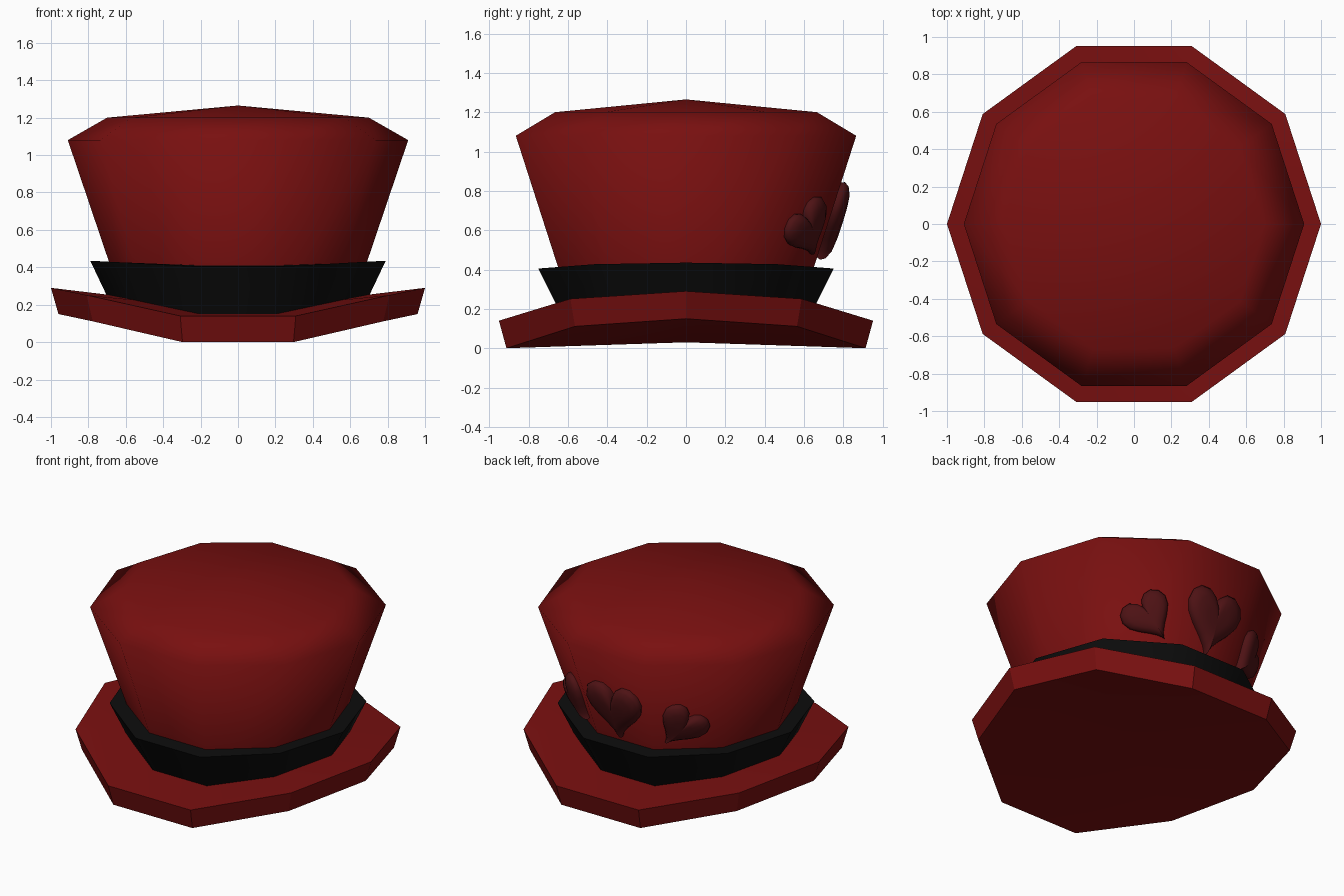
import bpy, bmesh, math
from mathutils import Matrix, Vector

if "Cube" in bpy.data.objects:
    bpy.data.objects.remove(bpy.data.objects["Cube"])

SIDES = 10
APOTHEM = math.cos(math.pi / SIDES)


def material(name, rgb):
    m = bpy.data.materials.new(name)
    m.use_nodes = True
    m.diffuse_color = (*rgb, 1)
    bsdf = m.node_tree.nodes["Principled BSDF"]
    bsdf.inputs["Base Color"].default_value = (*rgb, 1)
    bsdf.inputs["Roughness"].default_value = 0.8
    return m


red = material("deep red felt", (0.19, 0.005, 0.005))
black = material("black ribbon", (0.004, 0.004, 0.004))
dark_red = material("dark red heart", (0.075, 0.006, 0.007))


def finish(bm, name, mat, angle):
    """Turn a bmesh into a shaded object."""
    bmesh.ops.recalc_face_normals(bm, faces=bm.faces)
    mesh = bpy.data.meshes.new(name)
    bm.to_mesh(mesh)
    bm.free()
    mesh.materials.append(mat)
    obj = bpy.data.objects.new(name, mesh)
    bpy.context.collection.objects.link(obj)
    bpy.ops.object.select_all(action="DESELECT")
    obj.select_set(True)
    bpy.context.view_layer.objects.active = obj
    bpy.ops.object.shade_smooth_by_angle(angle=math.radians(angle))
    return obj


def curl(a):
    """Upward curl of the hat towards its two sides."""
    x = abs(math.cos(a))
    return 0.15 * max(0, (x - 0.309) / 0.691) ** 0.93


def loft(bm, loops, closed=False):
    pairs = list(zip(loops, loops[1:]))
    if closed:
        pairs.append((loops[-1], loops[0]))
    for lo, hi in pairs:
        n = len(lo)
        for i in range(n):
            j = (i + 1) % n
            bm.faces.new((lo[i], lo[j], hi[j], hi[i]))


def fan(bm, loop, centre):
    c = bm.verts.new(centre)
    for i, v in enumerate(loop):
        bm.faces.new((v, loop[(i + 1) % len(loop)], c))


def ring(bm, radius, z, bend=0):
    angles = [math.tau * i / SIDES for i in range(SIDES)]
    return [bm.verts.new((radius * math.cos(a), radius * math.sin(a), z + bend * curl(a)))
            for a in angles]


# Brim: a thick curled decagon
bm = bmesh.new()
low, high = ring(bm, 0.96, 0, 1), ring(bm, 1, 0.14, 1)
loft(bm, [low, high])
fan(bm, low, (0, 0, 0.03))
fan(bm, high, (0, 0, 0.17))
finish(bm, "brim", red, 30)

# Ribbon band: a flared collar around the crown
bm = bmesh.new()
loft(bm, [ring(bm, 0.645, 0.13), ring(bm, 0.79, 0.405, 0.2),
          ring(bm, 0.68, 0.41, 0.1), ring(bm, 0.60, 0.15)], closed=True)
finish(bm, "ribbon_band", black, 40)


# Crown: flared wall, sloped shoulder and shallow peaked top
def crown_radius(z):
    return 0.69 + (z - 0.43) * 0.338


bm = bmesh.new()
loops = [ring(bm, crown_radius(0.17), 0.17), ring(bm, 0.91, 1.08), ring(bm, 0.70, 1.2)]
loft(bm, loops)
fan(bm, loops[-1], (0, 0, 1.265))
finish(bm, "crown", red, 180)


# Hearts: puffy domes lying on the back faces of the crown
def heart_point(t):
    x = 16 * math.sin(t) ** 3
    y = 13 * math.cos(t) - 5 * math.cos(2 * t) - 2 * math.cos(3 * t) - math.cos(4 * t)
    return Vector((x / 32, (y + 2.5) / 29))


def heart(name, azimuth, face_azimuth, z, width, height, puff, lean):
    az, face = math.radians(azimuth), math.radians(face_azimuth)
    dist = crown_radius(z) * APOTHEM / math.cos(az - face)
    side = Vector((-math.sin(face), math.cos(face), 0))
    out = Vector((math.cos(face), math.sin(face), 0))
    up = (out * 0.338 * APOTHEM + Vector((0, 0, 1))).normalized()
    normal = side.cross(up)
    frame = Matrix((side, up, normal)).transposed().to_4x4()
    frame.translation = (dist * math.cos(az), dist * math.sin(az), z)
    frame = frame @ Matrix.Rotation(math.radians(lean), 4, "Z")

    bm = bmesh.new()
    outline = [heart_point(math.tau * i / 24) for i in range(24)]
    loops = []
    for scale, depth in ((0.92, -0.3), (1, 0.25), (0.93, 0.6), (0.72, 0.88), (0.4, 0.98)):
        loops.append([bm.verts.new((p.x * scale * width, p.y * scale * height, depth * puff))
                      for p in outline])
    loft(bm, loops)
    fan(bm, loops[-1], (0, 0, puff))
    bm.transform(frame)
    finish(bm, name, dark_red, 70)


heart("middle_heart", 90, 90, 0.655, 0.41, 0.42, 0.07, 0)
for name, s in (("left_heart", -1), ("right_heart", 1)):
    heart(name, 90 + s * 32, 90 + s * 36, 0.60, 0.32, 0.31, 0.06, -s * 36)
